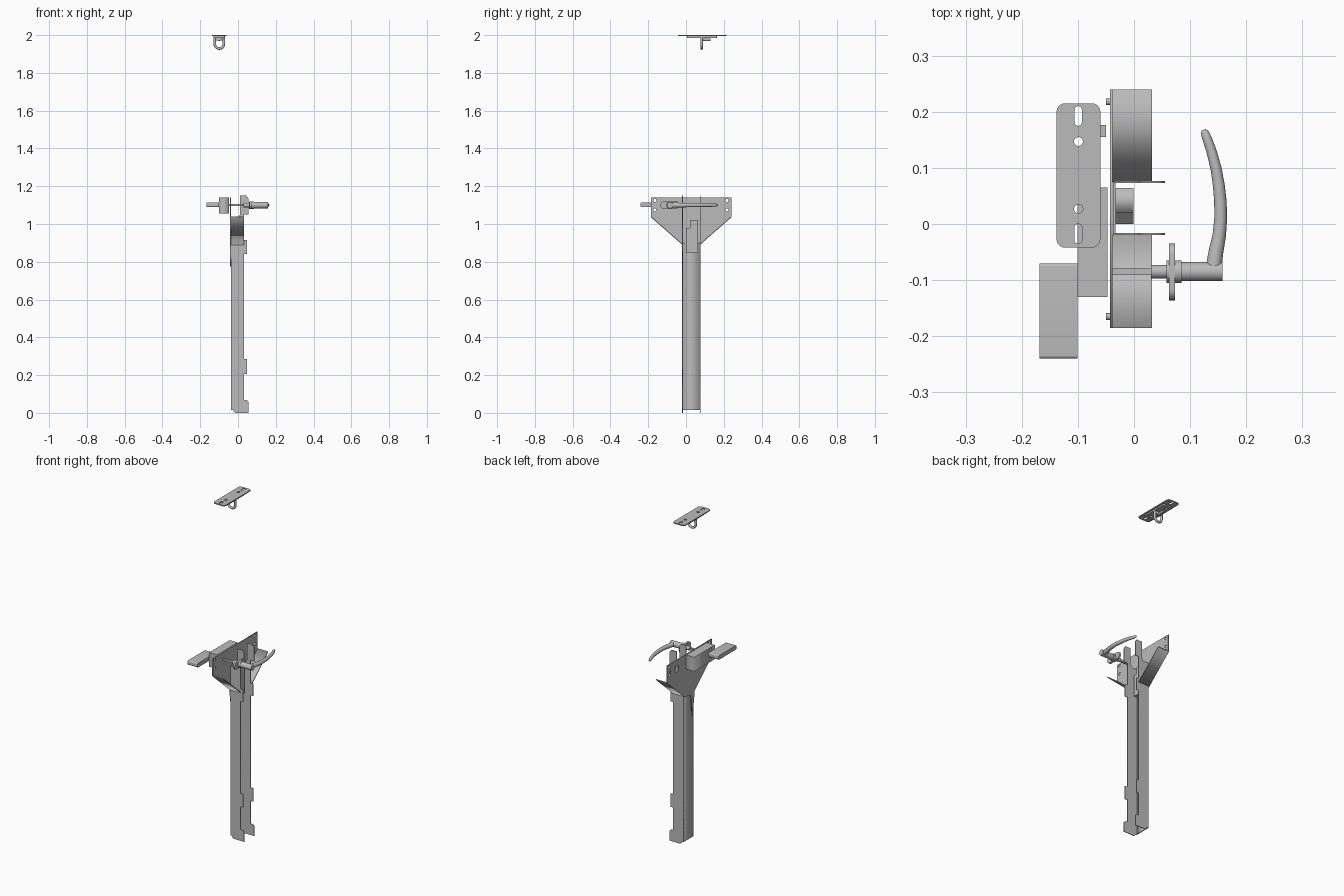
import bpy, math
from mathutils import Matrix, Vector

if "Cube" in bpy.data.objects:
    bpy.data.objects.remove(bpy.data.objects["Cube"])

steel = bpy.data.materials.new("grey steel")
steel.diffuse_color = (0.5, 0.5, 0.5, 1)
steel.use_nodes = True
steel.node_tree.nodes["Principled BSDF"].inputs["Base Color"].default_value = steel.diffuse_color


def finish(name, mesh, smooth=False):
    ob = bpy.data.objects.new(name, mesh)
    bpy.context.collection.objects.link(ob)
    mesh.materials.clear()
    mesh.materials.append(steel)
    if smooth:
        bpy.ops.object.select_all(action='DESELECT')
        ob.select_set(True)
        bpy.context.view_layer.objects.active = ob
        bpy.ops.object.shade_smooth_by_angle(angle=math.radians(35))
    return ob


def curve_mesh(cu):
    tmp = bpy.data.objects.new("tmp", cu)
    bpy.context.collection.objects.link(tmp)
    dg = bpy.context.evaluated_depsgraph_get()
    me = bpy.data.meshes.new_from_object(tmp.evaluated_get(dg))
    bpy.data.objects.remove(tmp)
    return me


def add_spline(cu, pts, cyclic, radii=None):
    sp = cu.splines.new('POLY')
    sp.points.add(len(pts) - 1)
    for i, p in enumerate(pts):
        sp.points[i].co = (*p, 1) if len(p) == 3 else (*p, 0, 1)
        if radii:
            sp.points[i].radius = radii[i]
    sp.use_cyclic_u = cyclic


def plate(name, loops, axis, lo, hi):
    """Flat outline with optional holes, extruded along axis from lo to hi."""
    cu = bpy.data.curves.new(name, 'CURVE')
    cu.dimensions = '2D'
    cu.fill_mode = 'BOTH'
    cu.extrude = (hi - lo) / 2
    for lp in loops:
        add_spline(cu, lp, True)
    me = curve_mesh(cu)
    c = (lo + hi) / 2
    m = {'x': Matrix(((0, 0, 1, c), (1, 0, 0, 0), (0, 1, 0, 0), (0, 0, 0, 1))),
         'y': Matrix(((1, 0, 0, 0), (0, 0, -1, c), (0, 1, 0, 0), (0, 0, 0, 1))),
         'z': Matrix.Translation((0, 0, c))}[axis]
    me.transform(m)
    return finish(name, me)


def rounded(x0, x1, y0, y1, r, n=6):
    pts = []
    for cx, cy, a in ((x1 - r, y1 - r, 0), (x0 + r, y1 - r, 90),
                      (x0 + r, y0 + r, 180), (x1 - r, y0 + r, 270)):
        for i in range(n + 1):
            t = math.radians(a + 90 * i / n)
            pts.append((cx + r * math.cos(t), cy + r * math.sin(t)))
    return pts


def circle(x, y, r, n=16):
    return [(x + r * math.cos(2 * math.pi * i / n),
             y + r * math.sin(2 * math.pi * i / n)) for i in range(n)]


def rect(x0, x1, y0, y1):
    return [(x0, y0), (x1, y0), (x1, y1), (x0, y1)]


def box(name, x0, x1, y0, y1, z0, z1):
    return plate(name, [rect(x0, x1, y0, y1)], 'z', z0, z1)


def rod(name, y, z, x0, x1, r, n=24):
    ob = plate(name, [circle(y, z, r, n)], 'x', x0, x1)
    return ob


def tube(name, pts, r, radii=None):
    cu = bpy.data.curves.new(name, 'CURVE')
    cu.dimensions = '3D'
    cu.bevel_depth = r
    cu.bevel_resolution = 5
    cu.use_fill_caps = True
    add_spline(cu, pts, False, radii)
    return finish(name, curve_mesh(cu), True)


# Channel post: web, and two side flanges with locating tabs
box("post_web", -0.037, -0.033, -0.019, 0.076, 0.015, 0.9)
flange = [(-0.037, 0.015), (-0.025, 0.015), (-0.022, 0.005), (-0.015, 0), (0.055, 0),
          (0.055, 0.06), (0.045, 0.068), (0.032, 0.068), (0.032, 0.205), (0.048, 0.205),
          (0.048, 0.285), (0.032, 0.285), (0.032, 0.84), (0.048, 0.84), (0.048, 0.915),
          (0.032, 0.915), (0.032, 1.05), (0.055, 1.05), (0.055, 1.135), (0.045, 1.15),
          (0.01, 1.15), (0.01, 1.05), (0.0, 1.035), (-0.037, 1.035)]
for nm, y in (("front", -0.02), ("back", 0.073)):
    plate("post_flange_" + nm, [flange], 'y', y, y + 0.004)

# Mounting head plate with screw holes and a tapered tail
head = [(-0.185, 1.14), (-0.185, 1.035), (-0.02, 0.89), (-0.018, 0.86), (-0.006, 0.775),
        (0.004, 0.775), (0.012, 0.86), (0.02, 0.88), (0.075, 0.89), (0.24, 1.035), (0.24, 1.14)]
holes = [circle(y, z, 0.008) for y in (-0.165, 0.218) for z in (1.075, 1.125)]
plate("head_plate", [head] + holes, 'x', -0.043, -0.038)

# Sloping lower lips of the head plate
for nm, ye, yi in (("front", -0.185, -0.02), ("back", 0.24, 0.075)):
    plate("head_lip_" + nm, [[(ye, 1.035), (yi, 0.89), (yi, 0.896), (ye, 1.041)]],
          'x', -0.042, 0.032)

# Screw studs behind the head plate
for y in (-0.165, 0.218):
    rod("stud", y, 1.1, -0.05, -0.042, 0.006, 12)

# Latch block inside the channel
plate("latch_block", [[(0.0, 0.85), (0.064, 0.85), (0.064, 1.02), (0.02, 1.02),
                       (0.02, 0.98), (0.0, 0.98)]], 'x', -0.033, -0.001)

# Lock housing, flat pull plate and small keeper
box("lock_housing", -0.101, -0.047, -0.13, 0.065, 1.055, 1.14)
plate("pull_plate", [rounded(-0.24, -0.07, 1.09, 1.115, 0.006)], 'x', -0.168, -0.101)
box("keeper", -0.062, -0.05, 0.155, 0.176, 1.08, 1.115)

# Lever handle: spindle, collar, oval rose, hub, curved grip
Y, Z = -0.085, 1.1
box("spindle", -0.043, 0.035, Y - 0.006, Y + 0.006, Z - 0.006, Z + 0.006)
for nm, x0, x1, r in (("collar", 0.03, 0.062, 0.012), ("rose_boss", 0.058, 0.085, 0.02),
                      ("hub", 0.08, 0.158, 0.017)):
    ob = rod(nm, Y, Z, x0, x1, r)
    finish_me = ob.data
    bpy.context.view_layer.objects.active = ob
    bpy.ops.object.select_all(action='DESELECT')
    ob.select_set(True)
    bpy.ops.object.shade_smooth_by_angle(angle=math.radians(35))
plate("rose", [rounded(-0.136, -0.035, 1.08, 1.12, 0.0195)], 'x', 0.062, 0.073)
path = [(0.141, -0.085), (0.146, -0.05), (0.152, -0.02), (0.1545, 0.01), (0.154, 0.04),
        (0.151, 0.07), (0.146, 0.1), (0.138, 0.13), (0.13, 0.153), (0.126, 0.163), (0.124, 0.168)]
tube("lever_grip", [(x, y, Z) for x, y in path], 0.012,
     [1.2, 1.1, 1, 0.95, 0.92, 0.88, 0.82, 0.76, 0.7, 0.6, 0.3])

# Ceiling plate with slots and holes, backing plate
top = [rounded(-0.138, -0.06, -0.042, 0.215, 0.015)]
top += [rounded(-0.106, -0.093, a, b, 0.006) for a, b in ((0.175, 0.21), (-0.035, 0.0))]
top += [circle(-0.099, y, 0.008) for y in (0.027, 0.147)]
plate("ceiling_plate", top, 'z', 1.994, 2.0)
plate("backing_plate", [rounded(-0.13, -0.068, 0.005, 0.165, 0.01)]
      + [circle(-0.099, y, 0.008) for y in (0.027, 0.147)], 'z', 1.986, 1.994)

# Hanging eye and its cross pin
arc = [(-0.099 - 0.024 * math.cos(math.pi * i / 12), 0.083,
        1.953 - 0.024 * math.sin(math.pi * i / 12)) for i in range(13)]
tube("hanging_eye", [(-0.123, 0.083, 1.988)] + arc + [(-0.075, 0.083, 1.988)], 0.007)
box("eye_bridge", -0.123, -0.075, 0.077, 0.089, 1.972, 1.987)
tube("eye_pin", [(-0.099, 0.085, 1.976), (-0.099, 0.13, 1.976)], 0.007)
